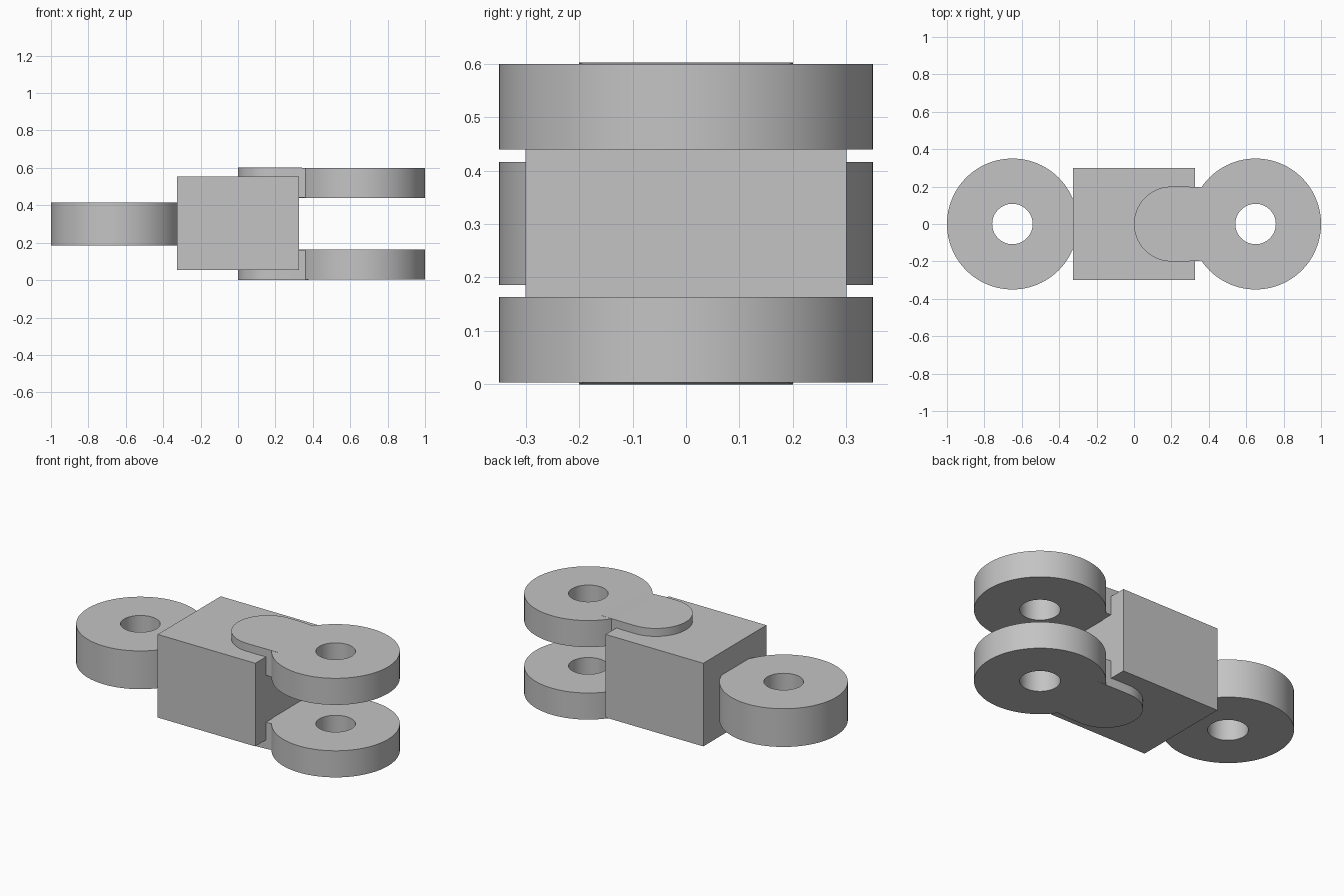
import bpy, bmesh
from math import sin, cos, pi, radians

cube = bpy.data.objects.get("Cube")
if cube:
    bpy.data.objects.remove(cube, do_unlink=True)

MID = 0.301          # height of the symmetry plane
SEGMENTS = 96

grey = bpy.data.materials.new("plain grey")
grey.use_nodes = True
grey.diffuse_color = (0.55, 0.55, 0.55, 1)
grey.node_tree.nodes["Principled BSDF"].inputs["Base Color"].default_value = grey.diffuse_color


def finish(bm, name):
    """Turn a bmesh into a shaded, coloured object."""
    bmesh.ops.recalc_face_normals(bm, faces=bm.faces[:])
    mesh = bpy.data.meshes.new(name)
    bm.to_mesh(mesh)
    bm.free()
    mesh.materials.append(grey)
    mesh.shade_smooth()
    mesh.set_sharp_from_angle(angle=radians(30))
    obj = bpy.data.objects.new(name, mesh)
    bpy.context.collection.objects.link(obj)
    return obj


def eye_ring(name, x, z0, z1, outer=0.35, inner=0.108):
    """Flat ring with a pin hole, made by sweeping a rectangular section."""
    bm = bmesh.new()
    section = [(inner, z0), (outer, z0), (outer, z1), (inner, z1)]
    loops = []
    for i in range(SEGMENTS):
        a = 2 * pi * i / SEGMENTS
        loops.append([bm.verts.new((x + r * cos(a), r * sin(a), z)) for r, z in section])
    for i in range(SEGMENTS):
        a, b = loops[i], loops[(i + 1) % SEGMENTS]
        for j in range(4):
            k = (j + 1) % 4
            bm.faces.new((a[j], b[j], b[k], a[k]))
    return finish(bm, name)


def strap(name, side):
    """Round-ended tongue whose outer face slopes gently into its ring."""
    bm = bmesh.new()
    inner, outer = MID + side * 0.141, MID + side * 0.301
    arc = [(0.2 + 0.2 * cos(a), 0.2 * sin(a))
           for a in (pi / 2 + pi * i / 48 for i in range(49))]
    outline = [(0.28, 0.2)] + arc + [(0.28, -0.2)]
    body = [bm.verts.new((x, y, outer)) for x, y in outline]
    tip = [bm.verts.new((0.48, y, outer)) for y in (-0.19, 0.19)]
    faces = [bm.faces.new(body), bm.faces.new((body[0], body[-1], *tip))]
    extruded = bmesh.ops.extrude_face_region(bm, geom=faces, use_keep_orig=True)
    for v in extruded["geom"]:
        if isinstance(v, bmesh.types.BMVert):
            v.co.z = inner
    for v in tip:
        v.co.z -= side * 0.004
    return finish(bm, name)


# Central block
bm = bmesh.new()
bmesh.ops.create_cube(bm, size=1)
bmesh.ops.scale(bm, vec=(0.65, 0.6, 0.5), verts=bm.verts)
bmesh.ops.translate(bm, vec=(0, 0, MID + 0.003), verts=bm.verts)
finish(bm, "central_block")

# Single eye on one end
eye_ring("single_eye", -0.65, MID - 0.115, MID + 0.115)

# Forked pair of eyes with their straps on the other end
for label, side in (("upper", 1), ("lower", -1)):
    z0, z1 = sorted((MID + side * 0.138, MID + side * 0.298))
    eye_ring(label + "_fork_eye", 0.65, z0, z1)
    strap(label + "_fork_strap", side)
